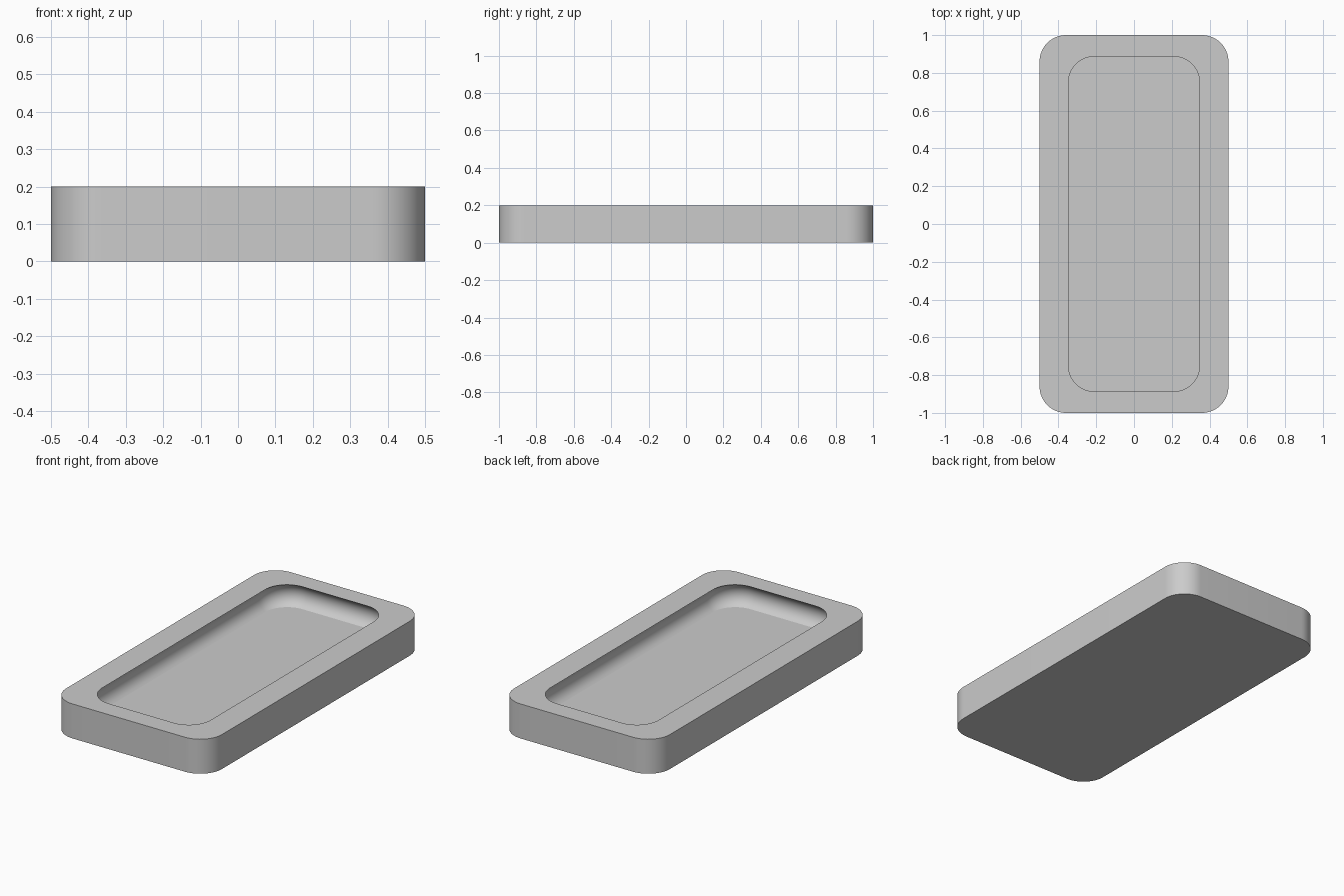
import bpy, bmesh, math

cube = bpy.data.objects.get("Cube")
if cube:
    bpy.data.objects.remove(cube, do_unlink=True)

# Overall sizes
HEIGHT, FLOOR = 0.2, 0.07
OUTER = (0.5, 1.0, 0.14)        # half width, half length, corner radius
POCKET = (0.348, 0.887, 0.14)
GROOVE = 0.04                   # how far the pocket wall bows outward
CORNER_STEPS, WALL_STEPS = 16, 12


def rounded_ring(bm, size, z, grow=0.0):
    """Ring of vertices around a rounded rectangle, offset outward by grow."""
    hw, hl, r = size
    ring = []
    for quarter, (sx, sy) in enumerate([(1, 1), (-1, 1), (-1, -1), (1, -1)]):
        for i in range(CORNER_STEPS + 1):
            a = (quarter + i / CORNER_STEPS) * math.pi / 2
            ring.append(bm.verts.new((sx * (hw - r) + (r + grow) * math.cos(a),
                                      sy * (hl - r) + (r + grow) * math.sin(a), z)))
    return ring


bm = bmesh.new()

# Outer wall and flat rim
rings = [rounded_ring(bm, OUTER, 0), rounded_ring(bm, OUTER, HEIGHT),
         rounded_ring(bm, POCKET, HEIGHT)]

# Pocket wall: an arc bowing outward under the rim, back in at the floor
half = (HEIGHT - FLOOR) / 2
spread = 2 * math.atan(GROOVE / half)
radius = half / math.sin(spread)
for i in range(1, WALL_STEPS + 1):
    a = spread * (1 - 2 * i / WALL_STEPS)
    rings.append(rounded_ring(bm, POCKET, FLOOR + half + radius * math.sin(a),
                              radius * (math.cos(a) - math.cos(spread))))

# Skin the rings, then close the underside and the pocket floor
for low, high in zip(rings, rings[1:]):
    n = len(low)
    for i in range(n):
        j = (i + 1) % n
        bm.faces.new((low[i], low[j], high[j], high[i]))
bm.faces.new(rings[0][::-1])
bm.faces.new(rings[-1])
bmesh.ops.recalc_face_normals(bm, faces=bm.faces)

mesh = bpy.data.meshes.new("tray")
bm.to_mesh(mesh)
bm.free()
tray = bpy.data.objects.new("tray", mesh)
bpy.context.collection.objects.link(tray)

# Plain grey
grey = bpy.data.materials.new("light grey")
grey.use_nodes = True
colour = (0.6, 0.6, 0.6, 1)
grey.diffuse_color = colour
grey.node_tree.nodes["Principled BSDF"].inputs["Base Color"].default_value = colour
mesh.materials.append(grey)

# Smooth curves with crisp rim and floor edges
bpy.ops.object.select_all(action='DESELECT')
tray.select_set(True)
bpy.context.view_layer.objects.active = tray
bpy.ops.object.shade_smooth_by_angle(angle=math.radians(20))
